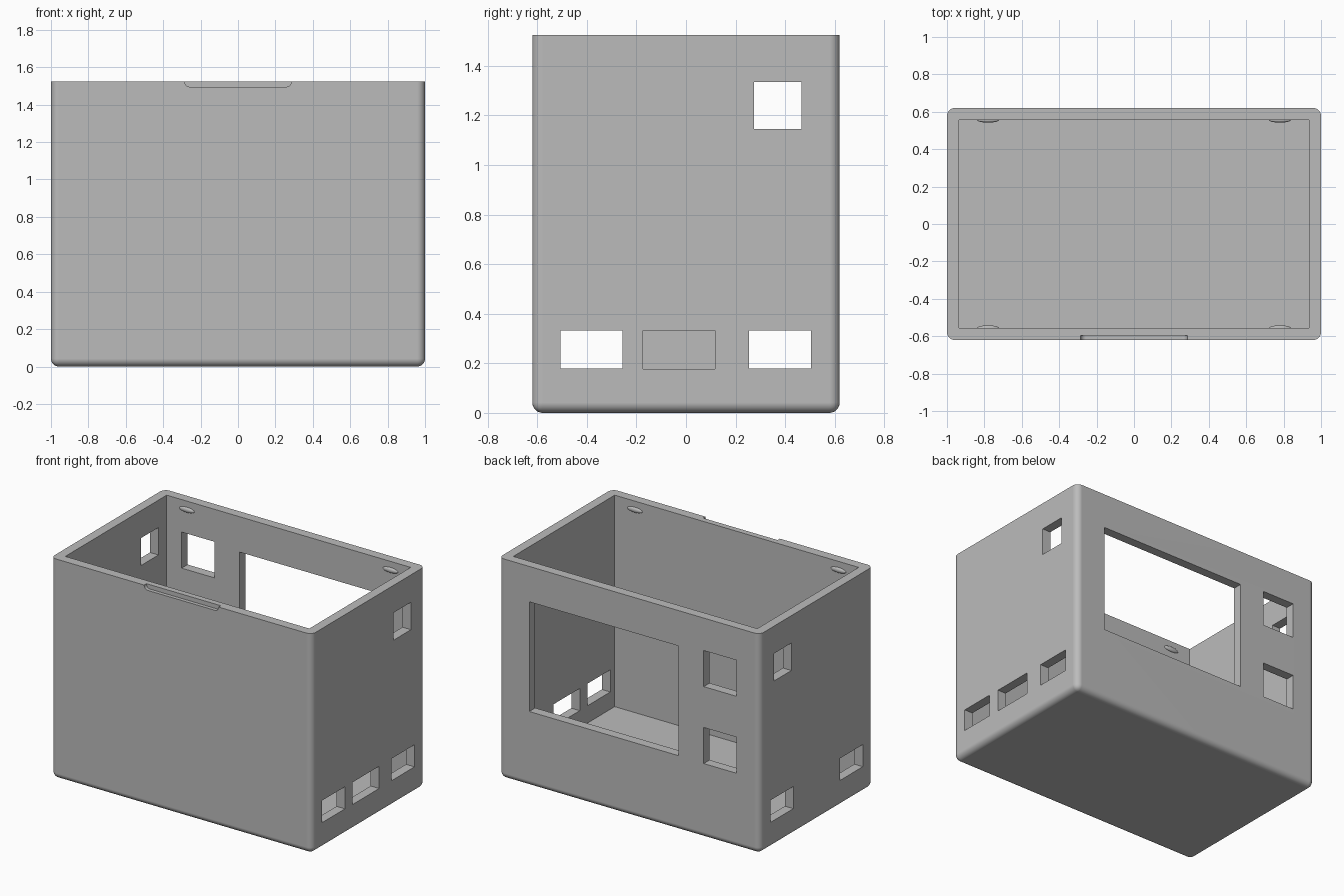
import bpy
import bmesh
from mathutils import Matrix, Vector

if "Cube" in bpy.data.objects:
    bpy.data.objects.remove(bpy.data.objects["Cube"], do_unlink=True)

W, D, H = 1.0, 0.62, 1.525      # half width, half depth, height
IW, ID, FLOOR = 0.935, 0.555, 0.06

grey = bpy.data.materials.new("plain grey")
grey.use_nodes = True
colour = (0.5, 0.5, 0.5, 1)
grey.diffuse_color = colour
grey.node_tree.nodes["Principled BSDF"].inputs["Base Color"].default_value = colour


def make_object(name, bm):
    mesh = bpy.data.meshes.new(name)
    bm.to_mesh(mesh)
    bm.free()
    mesh.materials.append(grey)
    obj = bpy.data.objects.new(name, mesh)
    bpy.context.collection.objects.link(obj)
    return obj


def box(name, xs, ys, zs, radius=0, rounded=None):
    """Box from ranges; edges chosen by the rule 'rounded' are bevelled."""
    lo, hi = (Vector(p) for p in zip(xs, ys, zs))
    bm = bmesh.new()
    bmesh.ops.create_cube(bm, size=1, matrix=Matrix.Translation((lo + hi) / 2)
                          @ Matrix.Diagonal((*(hi - lo), 1)))
    if radius:
        edges = [e for e in bm.edges if rounded(e)]
        bmesh.ops.bevel(bm, geom=edges, offset=radius, offset_type='OFFSET',
                        segments=6, profile=0.5, affect='EDGES')
    return make_object(name, bm)


def below_top(edge):
    return any(v.co.z < H - 0.1 for v in edge.verts)


def low_depth_edge(edge):
    a, b = (v.co for v in edge.verts)
    return abs(a.y - b.y) > 0.01 and a.z < H


# Shell, rounded everywhere except around the open top
shell = box("case_shell", (-W, W), (-D, D), (0, H), 0.042, below_top)

# Cavity and finger notch in the front rim
cutters = [
    box("cavity_cutter", (-IW, IW), (-ID, ID), (FLOOR, H + 0.2)),
    box("notch_cutter", (-0.285, 0.285), (-0.7, -0.595), (1.495, 1.6),
        0.028, low_depth_edge),
]

# Display window and two square openings in the back
for xs, zs in (((-0.378, 0.767), (0.52, 1.28)),
               ((-0.82, -0.57), (1.05, 1.30)),
               ((-0.82, -0.57), (0.517, 0.767))):
    cutters.append(box("back_cutter", xs, (0.5, 0.7), zs))

# Side openings: three go through both sides, the middle one only the left
through, left_only = (-1.1, 1.1), (0.8, 1.1)
for xs, ys, zs in ((through, (-0.507, -0.257), (0.18, 0.333)),
                   (through, (0.254, 0.504), (0.18, 0.333)),
                   (through, (0.275, 0.465), (1.145, 1.335)),
                   (left_only, (-0.173, 0.117), (0.178, 0.332))):
    cutters.append(box("side_cutter", xs, ys, zs))

bpy.context.view_layer.objects.active = shell
for cutter in cutters:
    cutter.hide_render = True
    cut = shell.modifiers.new("cut", 'BOOLEAN')
    cut.operation = 'DIFFERENCE'
    cut.solver = 'EXACT'
    cut.object = cutter
    bpy.ops.object.modifier_apply(modifier=cut.name)
    bpy.data.objects.remove(cutter, do_unlink=True)

# Small rounded lid catches inside the long walls
catches = []
for sx, x_name in ((1, "left"), (-1, "right")):
    for sy, y_name in ((1, "back"), (-1, "front")):
        bm = bmesh.new()
        bmesh.ops.create_uvsphere(
            bm, u_segments=20, v_segments=10, radius=1,
            matrix=Matrix.Translation((sx * 0.78, sy * ID, 1.465))
            @ Matrix.Diagonal((0.058, 0.013, 0.018, 1)))
        catches.append(make_object(f"{y_name}_{x_name}_lid_catch", bm))

# Smooth rounds, crisp edges
for obj in [shell] + catches:
    bpy.ops.object.select_all(action='DESELECT')
    obj.select_set(True)
    bpy.context.view_layer.objects.active = obj
    bpy.ops.object.shade_smooth_by_angle(angle=0.6)
weighted = shell.modifiers.new("weighted normals", 'WEIGHTED_NORMAL')
weighted.keep_sharp = True
